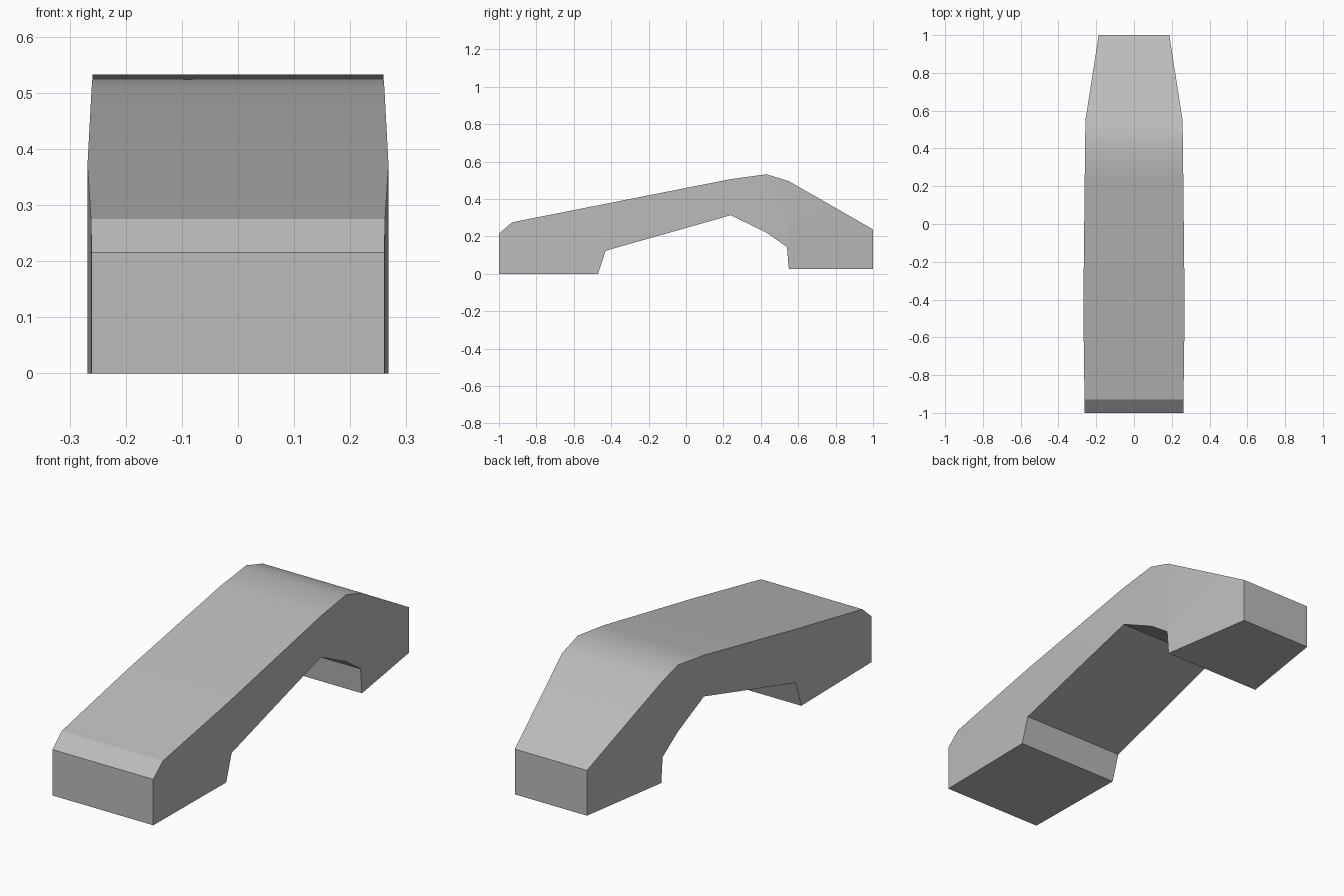
import bpy
import bmesh
import math

cube = bpy.data.objects.get("Cube")
if cube:
    bpy.data.objects.remove(cube, do_unlink=True)

# Plain grey finish
grey = bpy.data.materials.new("plain_grey")
grey.use_nodes = True
colour = (0.5, 0.5, 0.5, 1)
grey.diffuse_color = colour
grey.node_tree.nodes["Principled BSDF"].inputs["Base Color"].default_value = colour

# Cross-sections from front to back: top y, top z, bottom y, bottom z, half width
stations = [
    (-1.0, 0.215, -1.0, 0.0, 0.261),
    (-0.93, 0.275, -0.93, 0.0, 0.262),
    (-0.47, 0.366, -0.47, 0.0, 0.268),
    (-0.42, 0.376, -0.43, 0.123, 0.268),
    (0.24, 0.506, 0.24, 0.313, 0.261),
    (0.43, 0.532, 0.43, 0.22, 0.259),
    (0.55, 0.495, 0.54, 0.143, 0.257),
    (0.55, 0.495, 0.55, 0.025, 0.257),
    (1.0, 0.237, 1.0, 0.025, 0.187),
]

# Arched body skinned through the cross-sections
bm = bmesh.new()
rings = []
for ty, tz, by, bz, w in stations:
    corners = ((-w, by, bz), (w, by, bz), (w, ty, tz), (-w, ty, tz))
    rings.append([bm.verts.new(c) for c in corners])
for a, b in zip(rings, rings[1:]):
    for i in range(4):
        j = (i + 1) % 4
        bm.faces.new((a[i], a[j], b[j], b[i]))
bm.faces.new(rings[0])
bm.faces.new(rings[-1])
bmesh.ops.remove_doubles(bm, verts=bm.verts, dist=0.0005)
bmesh.ops.recalc_face_normals(bm, faces=bm.faces)

mesh = bpy.data.meshes.new("arched_body")
bm.to_mesh(mesh)
bm.free()
mesh.materials.append(grey)
body = bpy.data.objects.new("arched_body", mesh)
bpy.context.collection.objects.link(body)

# Soft crest and flanks, crisp outer edges
bpy.context.view_layer.objects.active = body
body.select_set(True)
bpy.ops.object.shade_smooth_by_angle(angle=math.radians(26))
